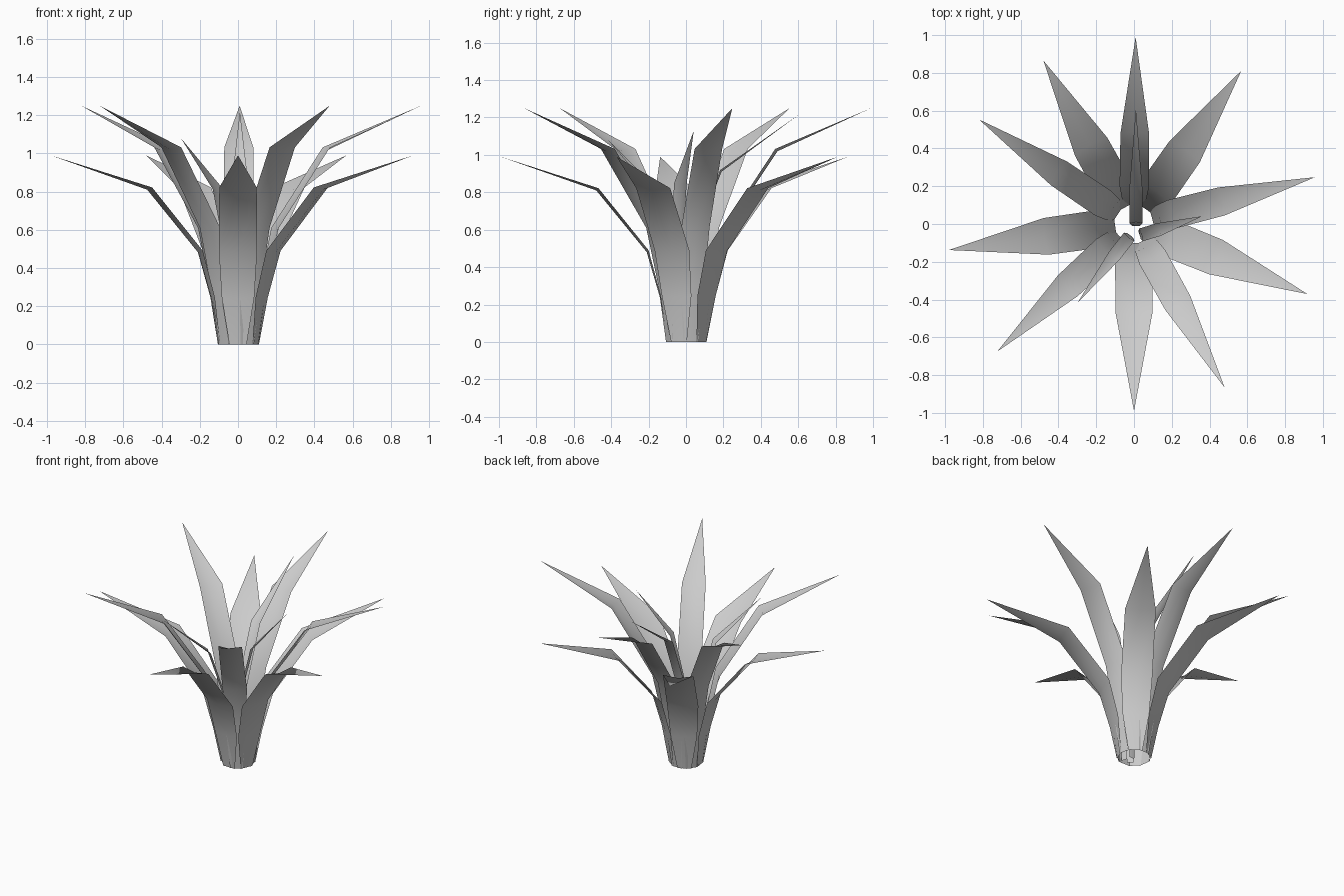
import bpy
from math import radians
from mathutils import Matrix, Vector

cube = bpy.data.objects.get("Cube")
if cube:
    bpy.data.objects.remove(cube)

# One plain leaf colour
grey = bpy.data.materials.new("leaf grey")
grey.use_nodes = True
colour = (0.6, 0.6, 0.6, 1)
grey.diffuse_color = colour
grey.node_tree.nodes["Principled BSDF"].inputs["Base Color"].default_value = colour


def leaf(name, angle, profile, origin=(0, 0)):
    """Channelled leaf; each profile row is reach, height, half width, fold depth."""
    verts, faces = [], []
    for reach, height, half, fold in profile[:-1]:
        verts += [(reach - fold, -half, height + fold),
                  (reach, 0, height),
                  (reach - fold, half, height + fold)]
    for row in range(len(profile) - 2):
        for col in range(2):
            a = row * 3 + col
            faces.append((a, a + 3, a + 4, a + 1))
    # pointed tip
    verts.append((profile[-1][0], 0, profile[-1][1]))
    last = len(verts) - 1
    faces += [(last - 3, last, last - 2), (last - 2, last, last - 1)]
    mesh = bpy.data.meshes.new(name)
    mesh.from_pydata(verts, [], faces)
    mesh.transform(Matrix.Translation(Vector((*origin, 0)))
                   @ Matrix.Rotation(radians(angle), 4, "Z"))
    mesh.materials.append(grey)
    mesh.shade_smooth()
    obj = bpy.data.objects.new(name, mesh)
    bpy.context.collection.objects.link(obj)


# Outer ring: broad low leaves alternating with slimmer tall ones
low = [(0.10, 0, 0.045, 0), (0.14, 0.24, 0.085, 0.006), (0.21, 0.48, 0.1, 0.01),
       (0.48, 0.81, 0.098, 0.012), (0.99, 0.99, 0, 0)]
tall = [(0.10, 0, 0.04, 0), (0.14, 0.30, 0.065, 0.006), (0.21, 0.60, 0.078, 0.01),
        (0.49, 1.02, 0.076, 0.012), (0.99, 1.25, 0, 0)]
for i, angle in enumerate((-90, -22, 55, 119, 188)):
    leaf(f"low_leaf_{i + 1}", angle, low)
for i, angle in enumerate((-61, 14.5, 89.5, 146, 223)):
    leaf(f"tall_leaf_{i + 1}", angle, tall)

# Young leaves rising from the heart
young = [(0.0, 0, 0.02, 0), (0.02, 0.45, 0.035, 0.005),
         (0.2, 0.91, 0.035, 0.008), (0.62, 1.22, 0, 0)]
for name, angle, origin, reach, rise in (
        ("young_leaf_back", 90, (0.01, -0.01), 1.0, 1.0),
        ("young_leaf_left", 17, (0.03, -0.06), 0.56, 0.925),
        ("young_leaf_front", 232, (-0.02, -0.06), 0.73, 0.885)):
    leaf(name, angle, [(r * reach, z * rise, w, f) for r, z, w, f in young], origin)
